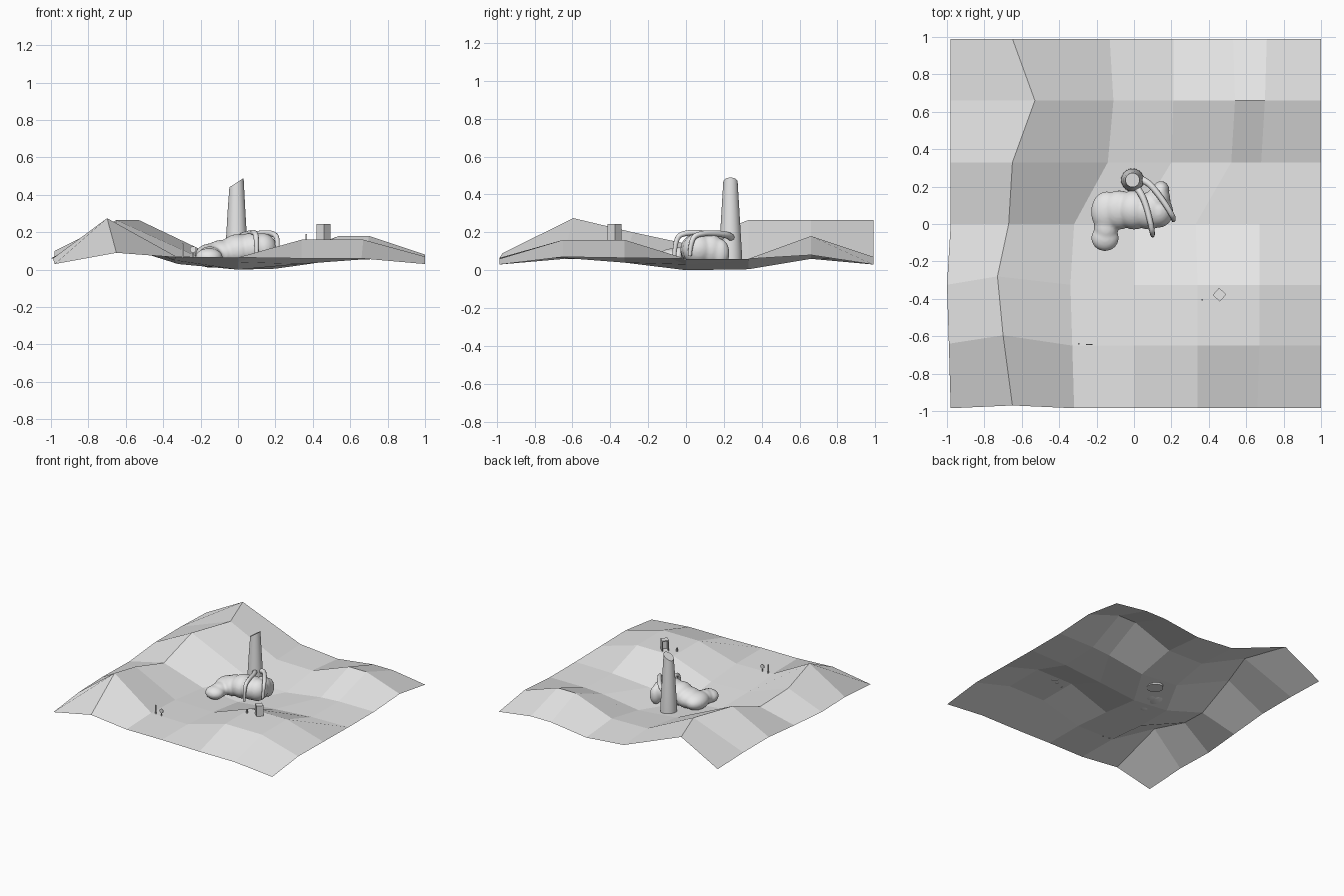
import bpy, bmesh, math
from mathutils import Vector, Matrix

grey = bpy.data.materials.new("plain grey")
grey.diffuse_color = (0.8, 0.8, 0.8, 1)


def make(name, bm, smooth=False):
    me = bpy.data.meshes.new(name)
    bm.to_mesh(me)
    bm.free()
    me.materials.append(grey)
    ob = bpy.data.objects.new(name, me)
    bpy.context.collection.objects.link(ob)
    for p in me.polygons:
        p.use_smooth = smooth
    return ob


def box(bm, size, loc, angle=0.0):
    m = Matrix.Translation(loc) @ Matrix.Rotation(angle, 4, 'Z') @ Matrix.Diagonal((*size, 1))
    bmesh.ops.create_cube(bm, size=1, matrix=m)


def tube(name, pts, radii, sides=12):
    """Tapered tube swept along a smooth spline."""
    cu = bpy.data.curves.new(name, 'CURVE')
    cu.dimensions = '3D'
    cu.bevel_depth = 1
    cu.bevel_resolution = sides // 4
    cu.use_fill_caps = True
    cu.resolution_u = 6
    s = cu.splines.new('NURBS')
    s.points.add(len(pts) - 1)
    for p, co, r in zip(s.points, pts, radii):
        p.co = (*co, 1)
        p.radius = r
    s.use_endpoint_u = True
    s.order_u = 3
    cu.materials.append(grey)
    ob = bpy.data.objects.new(name, cu)
    bpy.context.collection.objects.link(ob)


# Terrain: coarse 6 x 6 sheet, rows front to back
ys = [-0.985, -0.65, -0.325, 0.0, 0.33, 0.66, 0.99]
xs = [
    [-0.98, -0.65, -0.32, 0.0, 0.34, 0.66, 1.0],
    [-0.99, -0.70, -0.33, 0.0, 0.34, 0.67, 1.0],
    [-1.0, -0.73, -0.34, 0.0, 0.34, 0.67, 1.0],
    [-0.98, -0.67, -0.32, 0.0, 0.33, 0.67, 1.0],
    [-0.98, -0.65, -0.14, 0.20, 0.52, 0.68, 1.0],
    [-0.98, -0.53, -0.11, 0.21, 0.54, 0.70, 1.0],
    [-0.98, -0.65, -0.13, 0.21, 0.53, 0.71, 1.0]]
zs = [
    [0.03, 0.09, 0.065, 0.065, 0.06, 0.06, 0.03],
    [0.06, 0.275, 0.07, 0.065, 0.16, 0.16, 0.07],
    [0.06, 0.20, 0.05, 0.04, 0.16, 0.16, 0.065],
    [0.07, 0.14, 0.03, 0.0, 0.03, 0.055, 0.06],
    [0.10, 0.265, 0.035, 0.005, 0.05, 0.06, 0.06],
    [0.10, 0.265, 0.065, 0.06, 0.18, 0.18, 0.08],
    [0.09, 0.265, 0.06, 0.03, 0.07, 0.07, 0.03]]
shift = {(1, 1): 0.055, (2, 1): 0.045, (0, 1): 0.015, (1, 0): 0.01}
bm = bmesh.new()
g = [[bm.verts.new((xs[j][i], ys[j] + shift.get((j, i), 0), zs[j][i])) for i in range(7)]
     for j in range(7)]
for j in range(6):
    for i in range(6):
        bm.faces.new((g[j][i], g[j][i + 1], g[j + 1][i + 1], g[j + 1][i]))
make("terrain", bm)

# Tower: tapered column with slanted top
bm = bmesh.new()
rings = []
for z, r in ((0.005, 0.062), (0.1, 0.06), (0.2, 0.054), (0.32, 0.047), (0.465, 0.038)):
    ring = []
    for k in range(32):
        a = 2 * math.pi * k / 32
        x, y = r * math.cos(a), r * math.sin(a)
        dz = 0.65 * x if z > 0.4 else 0
        ring.append(bm.verts.new((-0.008 + x, 0.235 + y, z + dz)))
    rings.append(ring)
for a, b in zip(rings, rings[1:]):
    for k in range(32):
        bm.faces.new((a[k], a[(k + 1) % 32], b[(k + 1) % 32], b[k])).smooth = True
bm.faces.new(rings[-1])
bm.faces.new(rings[0][::-1])
tower = make("tower", bm)
for p in tower.data.polygons:
    p.use_smooth = len(p.vertices) == 4

# Reclining body: overlapping blobs fused into one soft skin
blobs = [((-0.155, -0.075, 0.065), (0.074, 0.07, 0.05)),
         ((-0.15, -0.02, 0.07), (0.065, 0.085, 0.055)),
         ((-0.145, 0.065, 0.075), (0.085, 0.11, 0.065)),
         ((-0.08, 0.075, 0.085), (0.10, 0.105, 0.075)),
         ((0.0, 0.075, 0.10), (0.10, 0.105, 0.09)),
         ((0.08, 0.07, 0.11), (0.10, 0.10, 0.088)),
         ((0.13, 0.065, 0.11), (0.08, 0.085, 0.085)),
         ((0.13, 0.13, 0.105), (0.065, 0.075, 0.085)),
         ((0.145, 0.18, 0.09), (0.045, 0.05, 0.075))]
bm = bmesh.new()
for loc, size in blobs:
    bmesh.ops.create_uvsphere(bm, u_segments=24, v_segments=14, radius=1,
                              matrix=Matrix.Translation(loc) @ Matrix.Diagonal((*size, 1)))
body = make("body", bm, True)
rm = body.modifiers.new("fuse", 'REMESH')
rm.mode = 'VOXEL'
rm.voxel_size = 0.008
rm.use_smooth_shade = True
sm = body.modifiers.new("soften", 'SMOOTH')
sm.iterations = 6

# Two arms draped from the tower over the body
tube("front_arm", [(0.01, 0.20, 0.17), (0.035, 0.17, 0.185), (0.065, 0.10, 0.195),
                   (0.09, 0.0, 0.20), (0.10, -0.06, 0.17), (0.10, -0.062, 0.055)],
     [0.02, 0.018, 0.016, 0.015, 0.014, 0.010])
tube("rear_arm", [(0.03, 0.24, 0.17), (0.07, 0.23, 0.185), (0.13, 0.16, 0.195),
                  (0.185, 0.08, 0.195), (0.215, 0.025, 0.17), (0.21, 0.02, 0.075)],
     [0.02, 0.018, 0.016, 0.015, 0.014, 0.010])

# Small hut on the hill: three walls and a roof, open at the back left
bm = bmesh.new()
ang = math.radians(48)
c = Vector((0.457, -0.378, 0))
rot = Matrix.Rotation(ang, 3, 'Z')
for size, off in (((0.052, 0.006, 0.085), (0, -0.023, 0.2)), ((0.006, 0.052, 0.085), (0.023, 0, 0.2)),
                  ((0.006, 0.052, 0.085), (-0.023, 0, 0.2)), ((0.052, 0.052, 0.008), (0, 0, 0.241))):
    box(bm, size, c + rot @ Vector(off), ang)
make("hut", bm)

# Little posts around the site
bm = bmesh.new()
for x, y, z0, z1 in ((0.365, -0.405, 0.155, 0.19), (-0.295, -0.64, 0.06, 0.14)):
    box(bm, (0.008, 0.008, z1 - z0), (x, y, (z0 + z1) / 2))
box(bm, (0.006, 0.005, 0.04), (-0.24, -0.645, 0.08))
bmesh.ops.create_cone(bm, cap_ends=True, segments=12, radius1=0.017, radius2=0.017, depth=0.006,
                      matrix=Matrix.Translation((-0.24, -0.645, 0.108)) @ Matrix.Rotation(math.pi / 2, 4, 'X'))
make("posts", bm)
